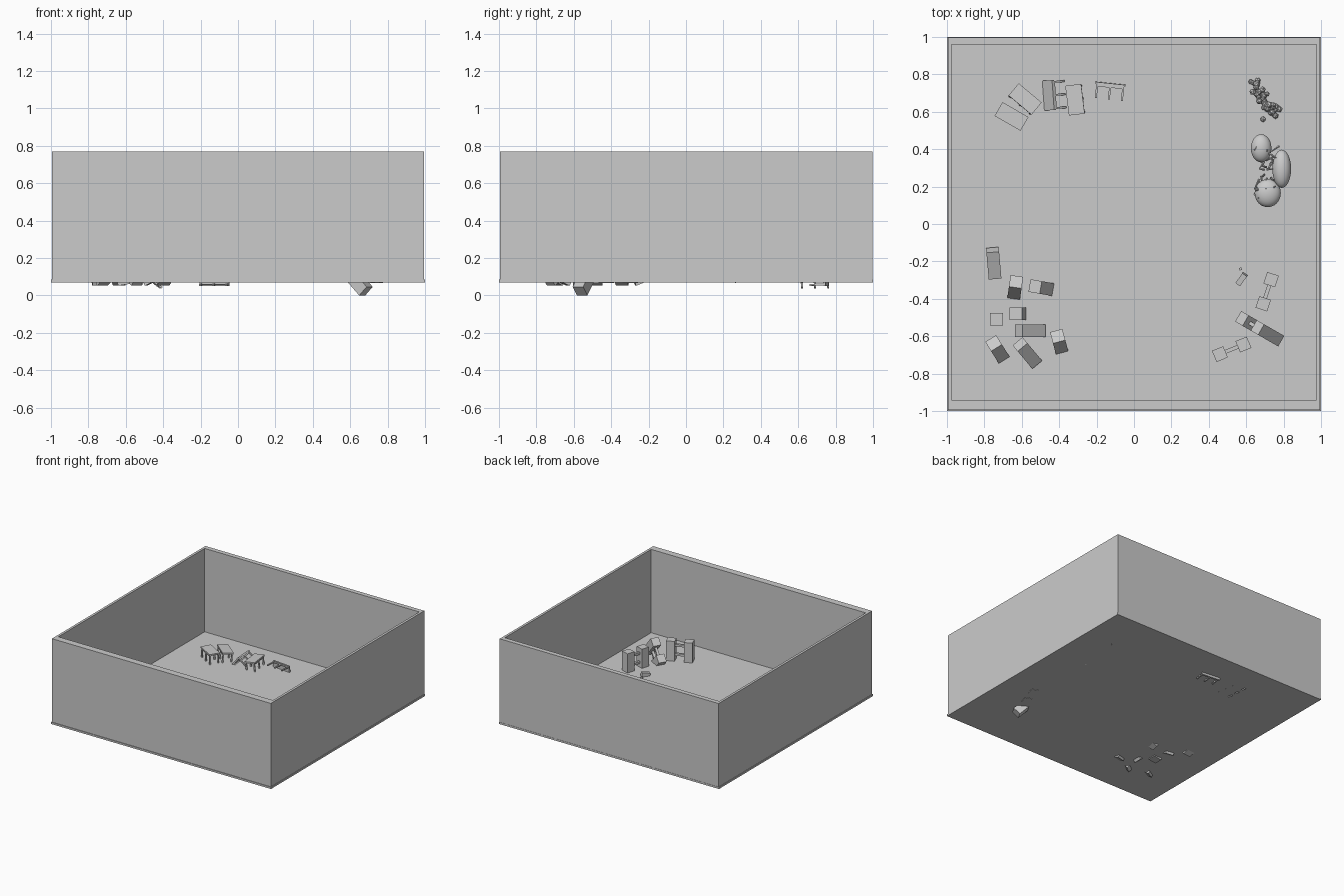
import bpy, bmesh, math, random
from mathutils import Matrix, Vector

if "Cube" in bpy.data.objects:
    bpy.data.objects.remove(bpy.data.objects["Cube"])

random.seed(4)
FLOOR = 0.085


def box(bm, center, size, m=Matrix()):
    t = m @ Matrix.Translation(center) @ Matrix.Diagonal((*size, 1))
    bmesh.ops.create_cube(bm, size=1, matrix=t)


def finish(bm, name):
    mesh = bpy.data.meshes.new(name)
    bm.to_mesh(mesh)
    bm.free()
    ob = bpy.data.objects.new(name, mesh)
    bpy.context.collection.objects.link(ob)
    return ob


def pose(loc, yaw, tilt, axis):
    return (Matrix.Translation(loc) @ Matrix.Rotation(math.radians(yaw), 4, 'Z')
            @ Matrix.Rotation(math.radians(tilt), 4, axis))


def span_box(name, lo, hi):
    bm = bmesh.new()
    lo, hi = Vector(lo), Vector(hi)
    box(bm, (lo + hi) / 2, hi - lo)
    finish(bm, name)


# Room shell
span_box("floor", (-1, -1, 0.07), (1, 1, FLOOR))
span_box("left_wall", (-0.995, -0.995, 0.07), (-0.975, 0.998, 0.77))
span_box("right_wall", (0.975, -0.995, 0.07), (0.995, 0.998, 0.77))
span_box("front_wall", (-0.975, -0.995, 0.07), (0.975, -0.94, 0.77))
span_box("back_wall", (-0.975, 0.96, 0.07), (0.975, 0.998, 0.77))


# Tumbled tables
def table(x, y, z, yaw, tilt):
    bm = bmesh.new()
    m = pose((x, y, z), yaw, tilt, 'X')
    box(bm, (0, 0, 0.037), (0.16, 0.085, 0.012), m)
    for sy in (-1, 1):
        for sx in (-1, 0, 1):
            box(bm, (sx * 0.07, sy * 0.034, -0.006), (0.01, 0.01, 0.075), m)
        box(bm, (0, sy * 0.034, 0.026), (0.14, 0.006, 0.012), m)
    finish(bm, "table")


table(-0.655, 0.575, 0.128, -30, 0)
table(-0.585, 0.665, 0.120, -40, -6)
table(-0.425, 0.690, 0.095, 94, -52)
table(-0.312, 0.665, 0.115, -83, 5)
table(-0.130, 0.710, 0.092, -6, -88)


# Barriers: two posts joined by rails
def barrier(x, y, z, yaw, tilt):
    bm = bmesh.new()
    m = pose((x, y, z), yaw, tilt, 'Y')
    for s in (-1, 1):
        box(bm, (s * 0.068, 0, 0), (0.065, 0.065, 0.175), m)
    for h in (-0.03, 0.045):
        box(bm, (0, 0, h), (0.075, 0.02, 0.018), m)
    finish(bm, "barrier")


barrier(0.712, -0.362, 0.155, 72, 0)
barrier(0.522, -0.670, 0.160, 22, 0)
barrier(0.672, -0.560, 0.133, -30, -45)

bm = bmesh.new()
box(bm, (0, 0, 0), (0.03, 0.065, 0.035), pose((0.575, -0.295, 0.095), -35, 12, 'X'))
box(bm, (0, 0, 0), (0.014, 0.014, 0.02), pose((0.57, -0.24, 0.088), 15, 0, 'X'))
finish(bm, "sunken_block")


# Tumbled cabinets, each leaning toward its yaw direction
def cabinet(x, y, lean, tilt):
    w, h = 0.068, 0.155
    t = math.radians(tilt)
    low = 0.052 if tilt else 0.08
    z = low + h / 2 * math.cos(t) + w / 2 * math.sin(t)
    bm = bmesh.new()
    box(bm, (0, 0, 0), (w, w, h), pose((x, y, z), lean, tilt, 'Y'))
    finish(bm, "cabinet")


for c in ((-0.75, -0.21, 95, 68), (-0.635, -0.34, 82, 24), (-0.495, -0.34, 170, 26),
          (-0.735, -0.51, 0, 0), (-0.62, -0.48, 180, 9), (-0.555, -0.57, 180, 52),
          (-0.73, -0.67, 122, 30), (-0.57, -0.69, 130, 52), (-0.40, -0.63, 105, 24)):
    cabinet(*c)

# Pile of small faceted rocks
bm = bmesh.new()
for i in range(38):
    f = random.random()
    p = Vector((0.64 + 0.11 * f + random.uniform(-0.03, 0.03),
                0.75 - 0.15 * f + random.uniform(-0.03, 0.03),
                FLOOR + random.uniform(0, 0.045)))
    r = random.uniform(0.012, 0.02)
    m = Matrix.Translation(p) @ Matrix.Rotation(random.uniform(0, 6), 4, (1, 1, 0.5))
    bmesh.ops.create_icosphere(bm, subdivisions=1, radius=r, matrix=m)
bmesh.ops.create_icosphere(bm, subdivisions=1, radius=0.016,
                           matrix=Matrix.Translation((0.69, 0.56, 0.09)))
finish(bm, "rock_pile")

# Fallen bushes: smooth crowns
for x, y, z, rx, ry, rz in ((0.68, 0.405, 0.12, 0.055, 0.075, 0.045),
                            (0.79, 0.295, 0.13, 0.05, 0.102, 0.05),
                            (0.715, 0.165, 0.12, 0.07, 0.075, 0.045)):
    bm = bmesh.new()
    bmesh.ops.create_uvsphere(bm, u_segments=24, v_segments=14, radius=1,
                              matrix=Matrix.Translation((x, y, z)) @ Matrix.Diagonal((rx, ry, rz, 1)))
    for f in bm.faces:
        f.smooth = True
    finish(bm, "bush_crown")

# Twigs and stems among the bushes
bm = bmesh.new()
for i in range(30):
    p = (0.705 + random.uniform(-0.06, 0.06), 0.28 + random.uniform(-0.14, 0.14),
         random.uniform(0.1, 0.155))
    m = pose(p, random.uniform(0, 360), random.uniform(20, 100), 'X')
    bmesh.ops.create_cone(bm, cap_ends=True, segments=6, radius1=0.007, radius2=0.003,
                          depth=random.uniform(0.03, 0.07), matrix=m)
finish(bm, "bush_twigs")
